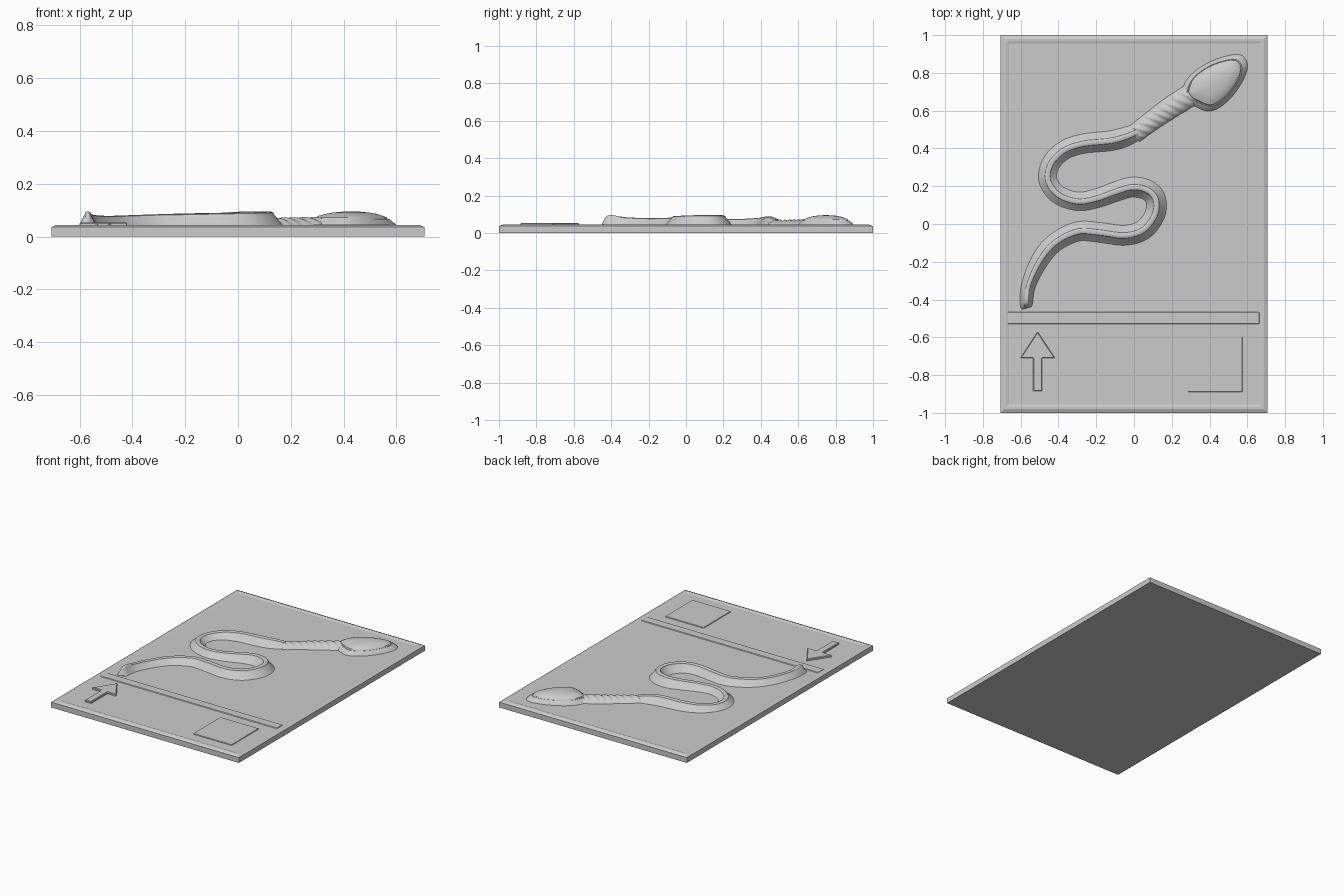
import bpy, bmesh, math
from mathutils import Vector

if "Cube" in bpy.data.objects:
    bpy.data.objects.remove(bpy.data.objects["Cube"])

FIELD = 0.041   # height of the plate surface
SUNK = 0.036    # relief parts start slightly below it


def make(name, verts, faces, angle=None):
    me = bpy.data.meshes.new(name)
    me.from_pydata(verts, [], faces)
    bm = bmesh.new()
    bm.from_mesh(me)
    bmesh.ops.recalc_face_normals(bm, faces=bm.faces)
    if sum(f.normal.z * f.calc_area() for f in bm.faces) < -1e-6:
        bmesh.ops.reverse_faces(bm, faces=bm.faces)
    bm.to_mesh(me)
    bm.free()
    ob = bpy.data.objects.new(name, me)
    bpy.context.collection.objects.link(ob)
    if angle:
        bpy.context.view_layer.objects.active = ob
        ob.select_set(True)
        bpy.ops.object.shade_smooth_by_angle(angle=math.radians(angle))
        ob.select_set(False)
    return ob


def spline(pts, steps, closed=False):
    """Catmull-Rom through points of any dimension."""
    n = len(pts)
    get = (lambda i: pts[i % n]) if closed else (lambda i: pts[max(0, min(n - 1, i))])
    out = []
    for i in range(n if closed else n - 1):
        for k in range(steps):
            t = k / steps
            out.append([0.5 * (2 * b + (c - a) * t + (2 * a - 5 * b + 4 * c - d) * t * t
                               + (3 * b - a - 3 * c + d) * t ** 3)
                        for a, b, c, d in zip(get(i - 1), get(i), get(i + 1), get(i + 2))])
    if not closed:
        out.append(list(pts[-1]))
    return out


def grid_faces(rows, cols, wrap=False):
    return [(r * cols + c, r * cols + (c + 1) % cols,
             (r + 1) * cols + (c + 1) % cols, (r + 1) * cols + c)
            for r in range(rows - 1) for c in range(cols if wrap else cols - 1)]


def sweep(name, path, profile, ripple=None):
    """Ridge along path of (x, y, crest height, half width)."""
    verts, m = [], len(profile)
    for i, (x, y, h, w) in enumerate(path):
        a, b = path[max(0, i - 1)], path[min(len(path) - 1, i + 1)]
        d = Vector((b[0] - a[0], b[1] - a[1])).normalized()
        for u, v in profile:
            z = SUNK + (h - SUNK) * v
            if ripple:
                z += ripple(i / (len(path) - 1), u) * v
            verts.append((x - d.y * u * w, y + d.x * u * w, z))
    faces = grid_faces(len(path), m)
    faces += [tuple(range(m)), tuple(range((len(path) - 1) * m, len(path) * m))]
    return make(name, verts, faces, 40)


def prism(name, outline, top, bevel):
    """Flat raised shape with a sloped edge."""
    n = len(outline)
    ob = make(name, [(x, y, z) for z in (SUNK, top) for x, y in outline],
              grid_faces(2, n, True) + [tuple(range(n)), tuple(range(n, 2 * n))])
    mod = ob.modifiers.new("edge", 'BEVEL')
    mod.width = bevel
    mod.segments = 1
    return ob


def rect(x0, x1, y0, y1):
    return [(x0, y0), (x1, y0), (x1, y1), (x0, y1)]


# Plate with raised rim, as stacked rectangular loops (inset, height)
loops = [(0, 0), (0, 0.036), (0.02, 0.045), (0.033, 0.045), (0.045, FIELD)]
pv = [(x, y, z) for i, z in loops for x, y in rect(i - 0.707, 0.707 - i, i - 1, 1 - i)]
last = 4 * (len(loops) - 1)
make("plate", pv, grid_faces(len(loops), 4, True)
     + [(0, 1, 2, 3), tuple(range(last, last + 4))])

# Lower panel: divider bar, square and arrow
prism("divider_bar", rect(-0.67, 0.665, -0.53, -0.465), 0.045, 0.004)
prism("square_pad", rect(0.285, 0.575, -0.89, -0.597), 0.046, 0.002)
half = [(0.024, -0.885), (0.024, -0.71), (0.092, -0.71), (0, -0.57)]
arrow = half + [(-x, y) for x, y in reversed(half[:3])]
prism("arrow", [(x - 0.51, y) for x, y in arrow], 0.054, 0.004)

# Winding tail: x, y, crest height, half width
tail = [(-.565, -.445, .050, .035), (-.57, -.415, .094, .037), (-.557, -.32, .084, .042),
        (-.50, -.195, .079, .052), (-.42, -.10, .081, .055), (-.30, -.04, .085, .057),
        (-.18, -.045, .087, .058), (-.05, -.06, .090, .058), (.05, -.03, .092, .058),
        (.11, .05, .095, .058), (.115, .13, .095, .058), (.07, .18, .095, .058),
        (-.01, .195, .094, .058), (-.10, .17, .088, .057), (-.20, .135, .083, .056),
        (-.30, .12, .080, .055), (-.40, .155, .077, .055), (-.455, .23, .075, .055),
        (-.44, .32, .076, .055), (-.37, .39, .081, .056), (-.27, .425, .086, .057),
        (-.13, .44, .089, .058), (-.05, .46, .085, .057), (.015, .487, .072, .05)]
side = [(1, 0), (.8, .2), (.6, .45), (.42, .68), (.3, .8), (.25, .93), (.13, .99)]
ridge = side + [(0, 1)] + [(-u, v) for u, v in reversed(side)]
sweep("tail", spline(tail, 8), ridge)

# Twisted neck joining tail and head
neck = spline([(0, .475, .068, .052), (.10, .55, .068, .055),
               (.20, .62, .070, .06), (.31, .69, .072, .062)], 24)
dome = [(math.cos(a), math.sin(a)) for a in (math.pi * k / 16 for k in range(17))]
dome = [(u, v ** 1.5) for u, v in dome]
dome[-1] = (-1, 0)
sweep("twisted_neck", neck, dome,
      lambda t, u: 0.0035 * math.sin(t * 2 * math.pi * 9 + u * 5))

# Head: pear outline shrunk in rings toward the crown (scale, height)
outline = spline([(.25, .67), (.33, .615), (.41, .595), (.50, .65), (.575, .75), (.605, .84),
                  (.575, .895), (.50, .895), (.38, .85), (.28, .77)], 8, True)
rings = [(1, SUNK), (.95, .047), (.88, .058), (.81, .067), (.78, .066), (.76, .073),
         (.68, .079), (.55, .086), (.4, .091), (.2, .0945), (.03, .095)]
cx, cy = .43, .75
hv = [(cx + (x - cx) * s, cy + (y - cy) * s, z) for s, z in rings for x, y in outline]
n = len(outline)
make("head", hv, grid_faces(len(rings), n, True)
     + [tuple(range((len(rings) - 1) * n, len(rings) * n))], 40)

# Small bead where the neck meets the head
bpy.ops.mesh.primitive_uv_sphere_add(segments=16, ring_count=10, radius=.018,
                                     location=(.31, .70, .062))
bpy.context.object.name = "neck_bead"
bpy.ops.object.shade_smooth()
